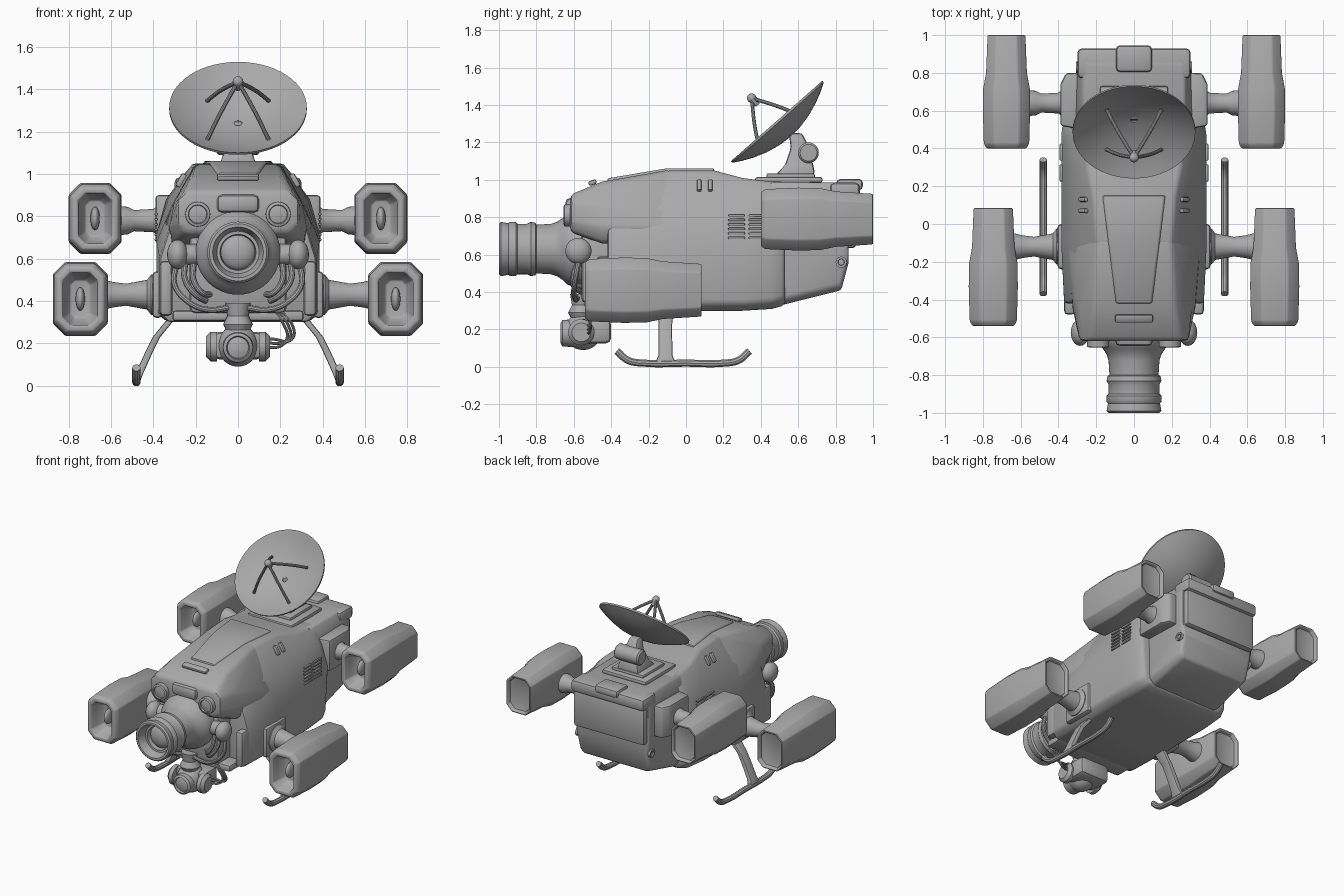
import bpy, bmesh, math
from mathutils import Matrix, Vector

cube = bpy.data.objects.get("Cube")
if cube:
    bpy.data.objects.remove(cube)

grey = bpy.data.materials.new("plain_grey")
grey.use_nodes = True
tone = (0.4, 0.4, 0.4, 1)
grey.diffuse_color = tone
next(n for n in grey.node_tree.nodes if n.type == 'BSDF_PRINCIPLED').inputs["Base Color"].default_value = tone


def finish(name, bm, bevel=0, mirror=False, segments=2):
    """Bevel the sharp edges, make the object, smooth it and mirror it over x."""
    bmesh.ops.recalc_face_normals(bm, faces=bm.faces)
    if bevel:
        sharp = [e for e in bm.edges if e.is_manifold and e.calc_face_angle(0) > math.radians(22)]
        bmesh.ops.bevel(bm, geom=sharp, offset=bevel, segments=segments, profile=0.5,
                        affect='EDGES', clamp_overlap=True)
    mesh = bpy.data.meshes.new(name)
    bm.to_mesh(mesh)
    bm.free()
    mesh.materials.append(grey)
    ob = bpy.data.objects.new(name, mesh)
    bpy.context.collection.objects.link(ob)
    bpy.ops.object.select_all(action='DESELECT')
    ob.select_set(True)
    bpy.context.view_layer.objects.active = ob
    bpy.ops.object.shade_smooth_by_angle(angle=math.radians(35))
    if mirror:
        ob.modifiers.new("mirror", 'MIRROR')
    return ob


def loft(name, rings, caps=True, **kw):
    """Skin a list of closed rings of points."""
    bm = bmesh.new()
    loops = [[bm.verts.new(p) for p in ring] for ring in rings]
    n = len(loops[0])
    for a, b in zip(loops, loops[1:]):
        for i in range(n):
            j = (i + 1) % n
            bm.faces.new((a[i], a[j], b[j], b[i]))
    if caps:
        bm.faces.new(loops[0])
        bm.faces.new(loops[-1])
    return finish(name, bm, **kw)


def lathe(name, profile, origin, axis, sides=40, **kw):
    """Revolve (distance, radius) pairs round an axis."""
    turn = Vector(axis).to_track_quat('Z', 'Y').to_matrix()
    o = Vector(origin)
    rings = [[o + turn @ Vector((r * math.cos(k * math.tau / sides), r * math.sin(k * math.tau / sides), d))
              for k in range(sides)] for d, r in profile]
    return loft(name, rings, **kw)


def box(name, centre, size, bevel=0.01, rot=0, axis='X', **kw):
    bm = bmesh.new()
    m = Matrix.Translation(centre) @ Matrix.Rotation(math.radians(rot), 4, axis) @ Matrix.Diagonal((*size, 1))
    bmesh.ops.create_cube(bm, size=1, matrix=m)
    return finish(name, bm, bevel=bevel, **kw)


def ball(name, centre, size, **kw):
    bm = bmesh.new()
    bmesh.ops.create_uvsphere(bm, u_segments=24, v_segments=14, radius=1,
                              matrix=Matrix.Translation(centre) @ Matrix.Diagonal((*size, 1)))
    return finish(name, bm, **kw)


def tube(name, points, radius, **kw):
    """Round tube along a smooth path."""
    cu = bpy.data.curves.new(name, 'CURVE')
    cu.dimensions = '3D'
    cu.bevel_depth, cu.bevel_resolution, cu.use_fill_caps = radius, 3, True
    sp = cu.splines.new('BEZIER')
    sp.bezier_points.add(len(points) - 1)
    sp.resolution_u = 8
    for bp, p in zip(sp.bezier_points, points):
        bp.co = p
        bp.handle_left_type = bp.handle_right_type = 'AUTO'
    tmp = bpy.data.objects.new(name + "_path", cu)
    bpy.context.collection.objects.link(tmp)
    bm = bmesh.new()
    bm.from_mesh(tmp.evaluated_get(bpy.context.evaluated_depsgraph_get()).to_mesh())
    bpy.data.objects.remove(tmp)
    return finish(name, bm, **kw)


def section(y, *half):
    """Symmetrical ring at y from its right half (x, z), bottom to top."""
    return [(x, y, z) for x, z in half] + [(-x, y, z) for x, z in reversed(half)]


# Hull: wide middle, narrower tail and nose hood
loft("hull", [
    section(-0.42, (.33, .30), (.37, .34), (.37, .60), (.32, .76), (.20, .92)),
    section(-0.10, (.33, .30), (.385, .34), (.385, .68), (.31, .86), (.20, 1.05)),
    section(0.15, (.33, .30), (.385, .34), (.385, .70), (.32, .87), (.22, 1.05)),
    section(0.30, (.33, .30), (.385, .34), (.385, .72), (.33, .88), (.25, 1.01)),
    section(0.46, (.32, .31), (.38, .35), (.385, .72), (.34, .88), (.26, .99)),
    section(0.53, (.30, .33), (.35, .37), (.375, .70), (.33, .86), (.26, .99))], bevel=0.02)
loft("tail", [
    section(0.45, (.27, .315), (.31, .35), (.315, .65), (.31, .90), (.27, .99)),
    section(0.83, (.26, .41), (.29, .44), (.30, .65), (.30, .90), (.27, .985)),
    section(0.87, (.26, .56), (.29, .59), (.30, .66), (.30, .90), (.27, .985))], bevel=0.015)
box("tail_panel", (0, .88, .77), (.58, .06, .27), bevel=0.02)
box("tail_lip", (0, .85, .94), (.60, .16, .09), bevel=0.025)
box("tail_latch", (0, .875, .975), (.19, .14, .06), bevel=0.02)
loft("nose_hood", [
    section(-.62, (.24, .72), (.285, .76), (.29, .88), (.24, .92)),
    section(-.45, (.30, .66), (.33, .74), (.30, .87), (.22, .99)),
    section(-.08, (.30, .66), (.36, .74), (.30, .87), (.20, 1.055))], bevel=0.025)
box("nose_core", (0, -.46, .55), (.46, .20, .42), bevel=0.03)
box("chin_ledge", (0, -.46, .33), (.62, .16, .05), bevel=0.015)
box("side_shoulder", (.34, -.42, .46), (.06, .12, .26), bevel=0.02, mirror=True)

# Raised roof spine, brow slot and hood details
loft("roof_spine", [
    section(-.42, (.11, .96), (.09, 1.008)),
    section(-.10, (.15, 1.02), (.13, 1.062)),
    section(.15, (.18, 1.02), (.16, 1.062))], bevel=0.008)
box("brow_slot", (0, -.50, .985), (.20, .045, .025), rot=20)
box("brow_panel", (0, -.62, .86), (.20, .05, .085), bevel=0.025)
lathe("eye_lamp", [(0, .06), (.05, .058), (.055, .045), (.045, .042), (.05, .02)],
      (.19, -.60, .81), (0, -1, 0), sides=28, mirror=True)

# Big lens barrel
lathe("lens_barrel", [
    (0, .20), (.10, .20), (.135, .19), (.16, .165), (.19, .145), (.22, .135), (.30, .13),
    (.305, .14), (.33, .145), (.35, .135), (.40, .135), (.41, .145), (.44, .145), (.45, .138),
    (.49, .145), (.50, .135), (.50, .12), (.46, .105), (.44, .10), (.44, .085), (.40, .08)],
    (0, -.50, .63), (0, -1, 0), sides=48)
ball("lens_glass", (0, -.895, .63), (.085, .045, .085))

# Joints and hoses either side of the lens
ball("side_joint", (.285, -.575, .62), (.05, .07, .07), mirror=True)
lathe("joint_pin", [(0, .05), (.12, .05)], (.18, -.56, .62), (1, 0, 0), sides=24, bevel=0.01, mirror=True)
hoses = [
    [(.29, -.57, .58), (.30, -.59, .48), (.24, -.60, .40), (.15, -.59, .36), (.03, -.58, .37)],
    [(.25, -.57, .58), (.25, -.60, .50), (.20, -.60, .43), (.15, -.56, .40)],
    [(.21, -.57, .58), (.21, -.60, .50), (.17, -.60, .44), (.13, -.55, .43)]]
for path in hoses:
    tube("nose_hose", path, .014, mirror=True)
for k in range(3):
    tube("loose_cable", [(.16, -.54, .38), (.21 + .02 * k, -.53, .30), (.23 + .012 * k, -.51, .22),
                         (.17, -.52, .18 + .02 * k), (.05, -.53, .24)], .007)

# Chin camera on its swivel
lathe("camera_stalk", [(0, .05), (.04, .07), (.08, .05), (.14, .06)], (0, -.56, .25), (0, 0, 1), sides=24)
ball("camera_head", (0, -.55, .19), (.095, .10, .10))
box("camera_yoke", (0, -.49, .19), (.24, .18, .13), bevel=0.03)
lathe("camera_ear", [(0, .07), (.03, .07), (.05, .05)], (.10, -.56, .185), (1, 0, 0),
      sides=24, mirror=True)
lathe("camera_eye", [(0, .075), (.06, .07), (.07, .055), (.055, .05), (.065, .02)],
      (0, -.60, .18), (0, -1, 0), sides=28)


# Engine pods
def octagon(c, hw, hh):
    k = .45 * hw
    corners = [(hw, hh - k), (hw - k, hh), (k - hw, hh), (-hw, hh - k)]
    corners += [(-x, -z) for x, z in corners]
    return [(c[0] + x, c[1], c[2] + z) for x, z in corners]


POD = [(.10, .045, .085), (.05, .072, .112), (0, .08, .12), (0, .105, .145), (.025, .12, .16),
       (.20, .125, .168), (.32, .123, .165), (.40, .108, .148), (.60, .10, .135),
       (.60, .086, .121), (.575, .082, .117)]
for label, x, y, z, s in (("rear", .675, .40, .79, 1), ("front", .745, -.54, .41, 1.04)):
    loft(label + "_pod", [octagon((x, y + d * s, z), w * s, h * s) for d, w, h in POD],
         bevel=0.012, mirror=True)
    ball(label + "_pod_hub", (x, y + .09, z), (.022, .05, .055), mirror=True)

# Pod arms
lathe("rear_arm", [(0, .075), (.06, .07), (.08, .055), (.17, .05), (.20, .065), (.26, .07)],
      (.32, .64, .78), (1, 0, 0), sides=28, mirror=True)
lathe("front_arm", [(0, .10), (.06, .095), (.08, .07), (.18, .052), (.24, .06), (.30, .075)],
      (.35, -.12, .43), (1, 0, 0), sides=28, mirror=True)
box("front_arm_mount", (.38, -.12, .43), (.05, .24, .22), bevel=0.02, mirror=True)
loft("rear_arm_mount", [
    [(x, y, z) for x, y in ((.28, .50), (.39, .52), (.39, .74), (.36, .80), (.28, .80))]
    for z in (.67, .90)], bevel=0.015, mirror=True)

# Landing skids
tube("skid_runner", [(.48, -.37, .085), (.48, -.31, .035), (.48, -.22, .02), (.48, 0, .02),
                     (.48, .20, .02), (.48, .28, .035), (.48, .34, .085)], .02, mirror=True)
loft("skid_strut", [
    [(x - .018, -.11 - w, z), (x + .018, -.11 - w, z), (x + .018, -.11 + w, z), (x - .018, -.11 + w, z)]
    for x, z, w in ((.48, .02, .055), (.465, .06, .038), (.42, .16, .036), (.385, .23, .036), (.32, .31, .045))],
    bevel=0.008, mirror=True)

# Side vents, small gills and tail bolt
for y in (.27, .38):
    for k in range(6):
        box("vent_slat", (.386, y, .69 + .024 * k), (.016, .09, .013), bevel=0.005, mirror=True)
for y in (.07, .13):
    box("roof_gill", (.268, y, .97), (.03, .025, .07), rot=-30, axis='Y', mirror=True)
lathe("tail_bolt", [(0, .03), (.02, .03), (.02, .018), (.01, .016)], (.288, .83, .56), (1, 0, 0),
      sides=20, mirror=True)

# Dish mount
box("mount_plate", (0, .55, 1.0), (.36, .36, .03), bevel=0.012)
box("mount_step", (0, .56, 1.02), (.26, .26, .03), bevel=0.012)
loft("mount_neck", [
    [(sx * w, y, z) for sx, y in ((-1, a), (1, a), (1, b), (-1, b))]
    for w, a, b, z in ((.09, .48, .69, 1.03), (.075, .53, .68, 1.08), (.05, .56, .66, 1.17), (.035, .55, .62, 1.25))],
    bevel=0.015)
lathe("mount_motor", [(0, .045), (.01, .055), (.19, .055), (.20, .045)], (-.10, .655, 1.145), (1, 0, 0), sides=28)

# Dish with four feed legs
DISH, AIM = Vector((0, .485, 1.315)), Vector((0, -.66, .75)).normalized()
ACROSS, UP = Vector((1, 0, 0)), Vector((0, .75, .66)).normalized()
bowl = [(.10 * (r / .325) ** 2 - .10, r) for r in (.018, .08, .15, .22, .28, .325)]
shell = bowl + [(d - .012, r) for d, r in reversed(bowl)]
lathe("dish", shell + shell[:1], DISH, AIM, sides=56, caps=False)
feed = DISH + AIM * .18 - UP * .02
ball("feed_tip", feed, (.025, .025, .025))
lathe("feed_horn", [(0, .012), (.03, .022), (.05, .022)], feed - AIM * .05, AIM, sides=20)
for side in (-1, 1):
    for v in (-.17, .11):
        foot = DISH + ACROSS * side * .145 + UP * v - AIM * .055
        bend = feed.lerp(foot, .6) + AIM * .012
        tube("feed_leg", [feed, bend, foot], .010)
